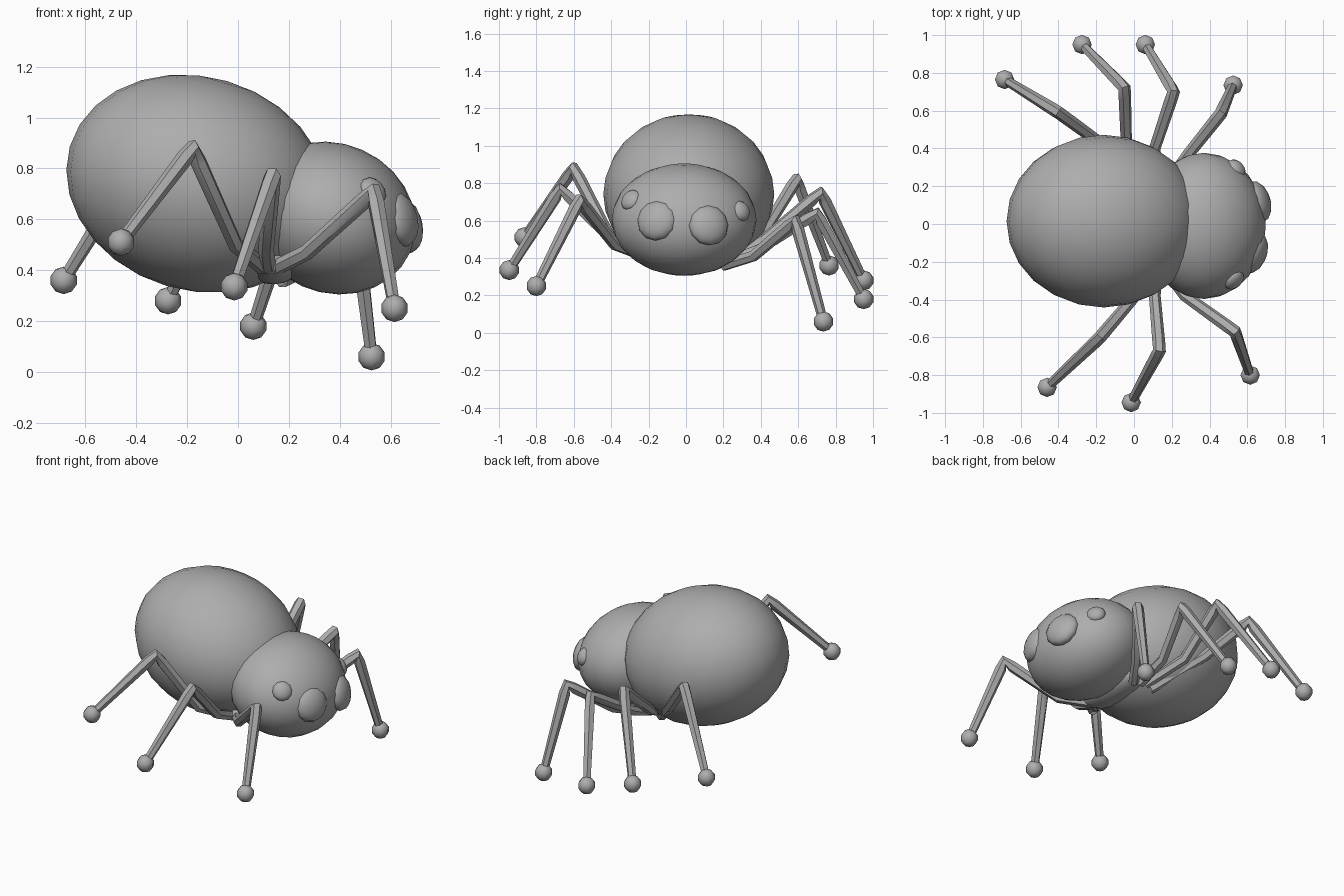
import bpy
from math import radians
from mathutils import Vector

cube = bpy.data.objects.get("Cube")
if cube:
    bpy.data.objects.remove(cube)

grey = bpy.data.materials.new("plain grey")
grey.use_nodes = True
tone = (0.42, 0.42, 0.42, 1)
grey.diffuse_color = tone
grey.node_tree.nodes["Principled BSDF"].inputs["Base Color"].default_value = tone


def finish(name):
    ob = bpy.context.object
    ob.name = name
    ob.data.materials.append(grey)
    bpy.ops.object.shade_smooth_by_angle(angle=radians(50))
    return ob


def ellipsoid(name, loc, radii, segments=20, rings=12, rot=(0, 0, 0)):
    bpy.ops.mesh.primitive_uv_sphere_add(segments=segments, ring_count=rings,
                                         location=loc, rotation=rot)
    bpy.context.object.scale = radii
    return finish(name)


def eye(name, loc, outward, radius, depth):
    # A flattened ball whose short axis points away from the head
    rot = Vector(outward).to_track_quat('Z', 'Y').to_euler()
    ellipsoid(name, loc, (radius, radius, depth), 12, 8, rot)


def leg(name, root, bend, knee, foot):
    root, bend, knee, foot = map(Vector, (root, bend, knee, foot))
    path = [root, bend, knee.lerp(bend, 0.15), knee, knee.lerp(foot, 0.1),
            knee.lerp(foot, 0.55), foot]
    widths = (1, 1, 1.1, 1.1, 1.1, 0.95, 0.8)
    curve = bpy.data.curves.new(name, 'CURVE')
    curve.dimensions = '3D'
    curve.bevel_depth = 0.031
    curve.bevel_resolution = 1
    spline = curve.splines.new('POLY')
    spline.points.add(len(path) - 1)
    for point, co, width in zip(spline.points, path, widths):
        point.co = (*co, 1)
        point.radius = width
    ob = bpy.data.objects.new(name, curve)
    bpy.context.collection.objects.link(ob)
    bpy.ops.object.select_all(action='DESELECT')
    ob.select_set(True)
    bpy.context.view_layer.objects.active = ob
    bpy.ops.object.convert(target='MESH')
    finish(name)
    # Faceted ball foot
    bpy.ops.mesh.primitive_uv_sphere_add(segments=8, ring_count=5,
                                         radius=0.054, location=foot)
    finish(name + "_foot")


# Body, tipped down toward the head
ellipsoid("abdomen", (-0.16, 0.015, 0.74), (0.522, 0.457, 0.42), 24, 14, (0, 0.284, 0))
ellipsoid("head", (0.37, -0.01, 0.605), (0.335, 0.387, 0.293), 24, 14, (0, 0.42, 0))
ellipsoid("thorax", (0.14, -0.01, 0.42), (0.11, 0.26, 0.075), 12, 8)

# Eyes
eye("right_front_eye", (0.64, -0.155, 0.6), (1, -0.35, 0.25), 0.11, 0.06)
eye("left_front_eye", (0.66, 0.12, 0.575), (1, 0.3, 0.2), 0.11, 0.06)
eye("right_side_eye", (0.53, -0.295, 0.71), (0.6, -0.6, 0.5), 0.06, 0.035)
eye("left_side_eye", (0.54, 0.29, 0.65), (0.7, 0.6, 0.4), 0.058, 0.04)

# Legs: root, bend, knee, foot
leg("left_leg_1", (0.17, 0.2, 0.36), (0.28, 0.36, 0.41), (0.46, 0.585, 0.6), (0.525, 0.735, 0.06))
leg("left_leg_2", (0.12, 0.2, 0.37), (0.11, 0.4, 0.45), (0.21, 0.7, 0.64), (0.06, 0.95, 0.18))
leg("left_leg_3", (0.08, 0.2, 0.38), (-0.04, 0.42, 0.5), (-0.05, 0.72, 0.75), (-0.275, 0.95, 0.28))
leg("left_leg_4", (0.04, 0.2, 0.36), (-0.18, 0.43, 0.56), (-0.4, 0.59, 0.82), (-0.685, 0.765, 0.36))
leg("right_leg_1", (0.15, -0.22, 0.41), (0.27, -0.38, 0.47), (0.535, -0.57, 0.71), (0.615, -0.8, 0.25))
leg("right_leg_2", (0.12, -0.22, 0.41), (0.11, -0.38, 0.48), (0.135, -0.67, 0.77), (-0.015, -0.945, 0.335))
leg("right_leg_3", (0.1, -0.22, 0.41), (-0.01, -0.4, 0.5), (-0.18, -0.6, 0.88), (-0.46, -0.865, 0.51))
